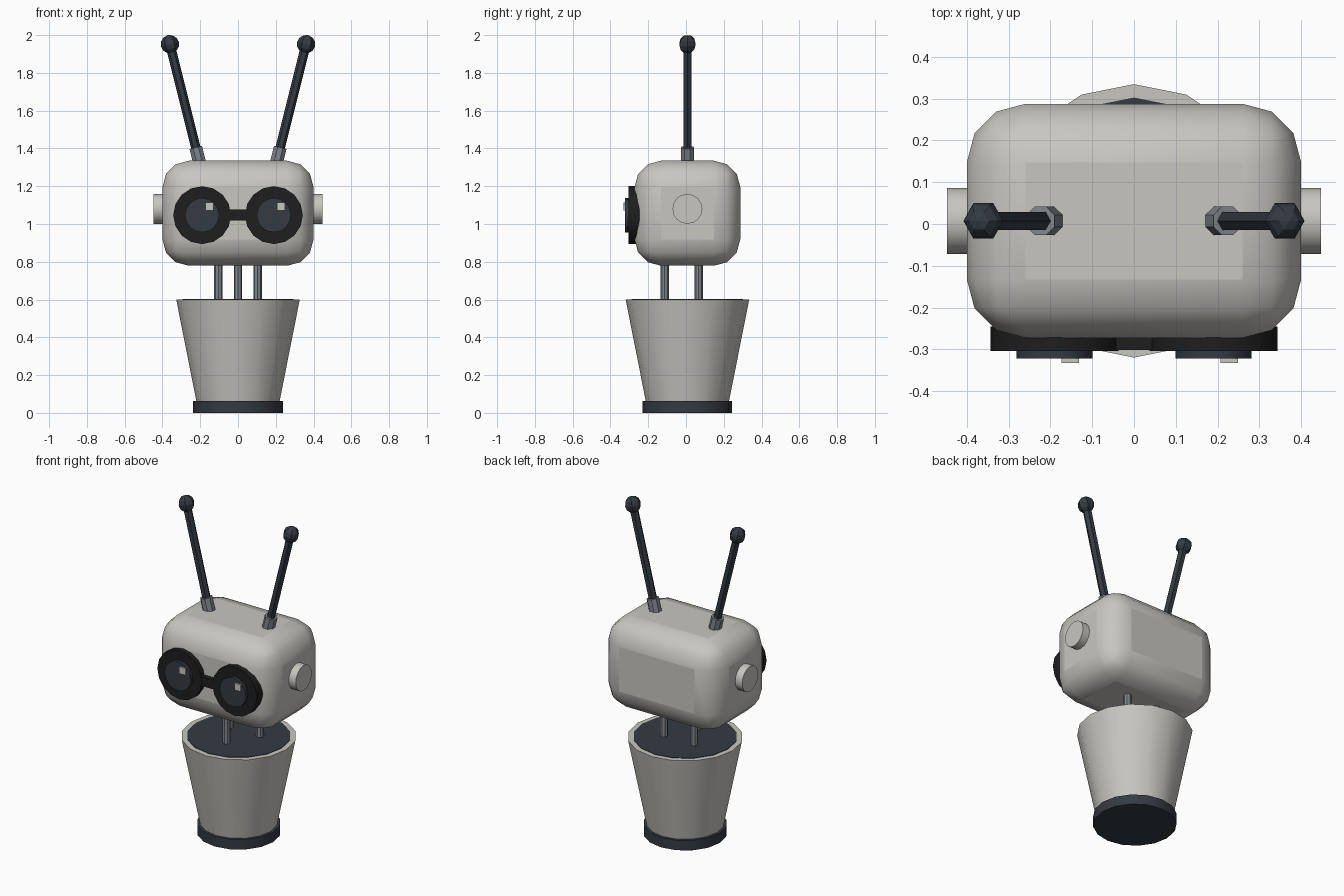
import bpy
import bmesh
from math import radians, pi, sin, cos
from mathutils import Matrix, Vector

cube = bpy.data.objects.get("Cube")
if cube:
    bpy.data.objects.remove(cube, do_unlink=True)

CY = 0.0075                    # centre line of the body in y
HEAD_Z = 1.057
LENS_Z = 1.047


def material(name, rgb):
    mat = bpy.data.materials.new(name)
    mat.use_nodes = True
    color = (*rgb, 1.0)
    mat.diffuse_color = color
    bsdf = next(n for n in mat.node_tree.nodes if n.type == 'BSDF_PRINCIPLED')
    bsdf.inputs["Base Color"].default_value = color
    return mat


SHELL = material("warm light grey", (0.58, 0.565, 0.53))
DARK = material("dark slate", (0.034, 0.043, 0.055))
BLACK = material("matte black", (0.013, 0.013, 0.013))
METAL = material("steel grey", (0.22, 0.24, 0.265))


def finish(name, bm, mat, smooth_angle=35):
    mesh = bpy.data.meshes.new(name)
    bm.to_mesh(mesh)
    bm.free()
    mesh.materials.append(mat)
    if smooth_angle:
        mesh.shade_smooth()
        mesh.set_sharp_from_angle(angle=radians(smooth_angle))
    obj = bpy.data.objects.new(name, mesh)
    bpy.context.collection.objects.link(obj)
    return obj


def rod(name, start, end, r1, r2, sides, mat, spin=0.0):
    """Cylinder or cone between two points."""
    start, end = Vector(start), Vector(end)
    axis = end - start
    turn = axis.to_track_quat('Z', 'Y').to_matrix().to_4x4()
    place = Matrix.Translation((start + end) / 2) @ turn @ Matrix.Rotation(spin, 4, 'Z')
    bm = bmesh.new()
    bmesh.ops.create_cone(bm, cap_ends=True, segments=sides, radius1=r1,
                          radius2=r2, depth=axis.length, matrix=place)
    return finish(name, bm, mat)


def box(name, center, size, mat, bevel=0.0):
    bm = bmesh.new()
    bmesh.ops.create_cube(bm, size=1,
                          matrix=Matrix.Translation(center) @ Matrix.Diagonal((*size, 1)))
    if bevel:
        bmesh.ops.bevel(bm, geom=bm.edges[:], offset=bevel, segments=3,
                        profile=0.5, affect='EDGES')
    return finish(name, bm, mat, 35 if bevel else 0)


# Pot body, its dark foot and the dark fill inside the rim
rod("pot_foot", (0, CY, 0), (0, CY, 0.062), 0.237, 0.237, 16, DARK)
rod("pot_body", (0, CY, 0.06), (0, CY, 0.6), 0.22, 0.327, 16, SHELL)
rod("pot_fill", (0, CY, 0.58), (0, CY, 0.603), 0.295, 0.295, 16, DARK)

# Three neck rods in a triangle
for i in range(3):
    a = -pi / 2 + i * 2 * pi / 3
    x, y = 0.12 * cos(a), CY + 0.12 * sin(a)
    rod(f"neck_rod_{i + 1}", (x, y, 0.58), (x, y, 0.82), 0.022, 0.022, 8, METAL)

# Rounded head with six flat panels
head = box("head", (0, CY, HEAD_Z), (0.8, 0.56, 0.556), SHELL, 0.14)
for face in head.data.polygons:
    if max(abs(c) for c in face.normal) > 0.999:
        face.use_smooth = False

for side, label in ((1, "left"), (-1, "right")):
    # Ear discs
    rod(f"{label}_ear", (side * 0.37, CY, 1.08), (side * 0.448, CY, 1.08),
        0.079, 0.079, 16, SHELL)

    # Goggle rim, lens and highlight
    x = side * 0.19
    rod(f"{label}_goggle_rim", (x, -0.245, LENS_Z), (x, -0.304, LENS_Z),
        0.153, 0.153, 16, BLACK)
    rod(f"{label}_lens", (x, -0.28, LENS_Z), (x, -0.322, LENS_Z),
        0.091, 0.091, 16, DARK)
    box(f"{label}_lens_glint", (x + 0.038, -0.322, LENS_Z + 0.045),
        (0.042, 0.02, 0.042), SHELL)

    # Antenna: tilted socket, rod and low-poly ball
    def along(z):
        return Vector((side * (0.205 + (z - 1.33) * 0.25), CY, z))
    rod(f"{label}_antenna_socket", along(1.28), along(1.405), 0.037, 0.037, 8, METAL, pi / 8)
    rod(f"{label}_antenna_rod", along(1.36), along(1.95), 0.025, 0.025, 6, DARK)
    bm = bmesh.new()
    tilt = Matrix.Rotation(side * radians(14), 4, 'Y') @ Matrix.Rotation(pi / 2, 4, 'Z')
    bmesh.ops.create_uvsphere(bm, u_segments=6, v_segments=6, radius=0.049,
                              matrix=Matrix.Translation(along(1.952)) @ tilt)
    finish(f"{label}_antenna_ball", bm, DARK, 0)

# Bridge between the goggles
box("goggle_bridge", (0, -0.283, LENS_Z), (0.12, 0.038, 0.058), BLACK)
